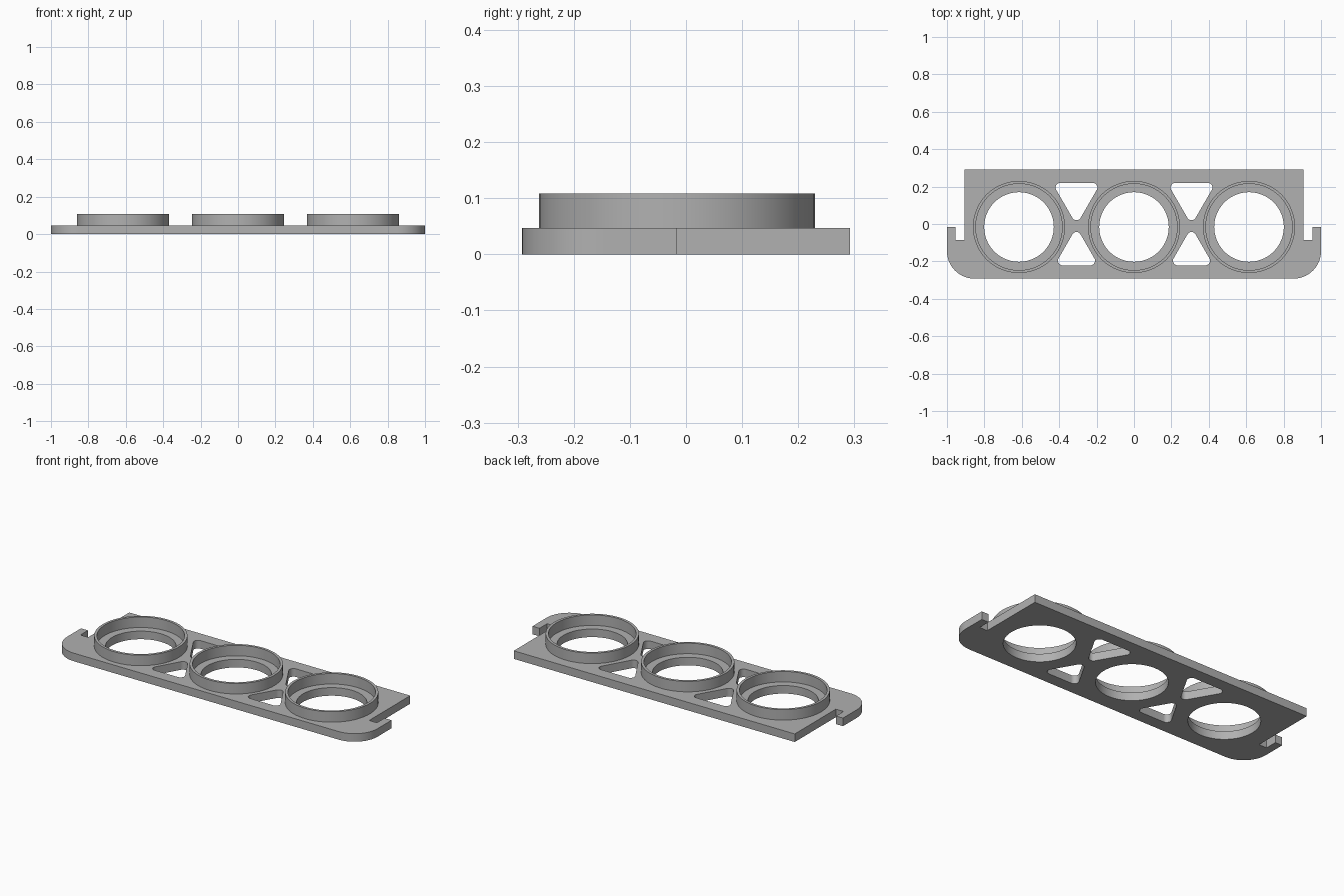
import bpy, bmesh
from math import cos, sin, pi, radians

cube = bpy.data.objects.get("Cube")
if cube:
    bpy.data.objects.remove(cube)

PLATE_H, RING_TOP = 0.047, 0.108
CENTRE_Y, SPACING = -0.016, 0.615
BORE, RING_IN, RING_OUT = 0.186, 0.231, 0.246

grey = bpy.data.materials.new("plain grey")
GREY = (0.44, 0.44, 0.44, 1)
grey.use_nodes = True
grey.diffuse_color = GREY
grey.node_tree.nodes["Principled BSDF"].inputs["Base Color"].default_value = GREY


def arc(cx, cy, r, start, end, n):
    """Points along an arc, angles in degrees."""
    steps = [radians(start + (end - start) * i / n) for i in range(n + 1)]
    return [(cx + r * cos(a), cy + r * sin(a)) for a in steps]


def rounded_triangle(cx, tip_y, side, r, up):
    """Equilateral window whose tip points towards the middle of the plate."""
    h = side * 3 ** 0.5 / 2
    near, far = tip_y + up * r, tip_y + up * (r + h)
    pts = arc(cx, near, r, 210, 330, 12)
    pts += arc(cx + side / 2, far, r, -30, 90, 12)
    pts += arc(cx - side / 2, far, r, 90, 210, 12)
    if up < 0:
        pts = [(x, 2 * tip_y - y) for x, y in rounded_triangle(cx, tip_y, side, r, 1)]
    return pts


def finish(name, bm):
    bmesh.ops.remove_doubles(bm, verts=bm.verts, dist=1e-5)
    bmesh.ops.recalc_face_normals(bm, faces=bm.faces)
    mesh = bpy.data.meshes.new(name)
    bm.to_mesh(mesh)
    bm.free()
    mesh.materials.append(grey)
    obj = bpy.data.objects.new(name, mesh)
    bpy.context.collection.objects.link(obj)
    bpy.ops.object.select_all(action="DESELECT")
    obj.select_set(True)
    bpy.context.view_layer.objects.active = obj
    bpy.ops.object.shade_smooth_by_angle(angle=radians(30))
    return obj


# Plate outline: right half with its hook, mirrored to the left
half = arc(0.853, -0.145, 0.147, -90, 0, 24)
half += [(1, -0.016), (0.955, -0.016), (0.955, -0.086), (0.905, -0.086), (0.905, 0.292)]
loops = [half + [(-x, y) for x, y in reversed(half)]]

# Round bores and triangular windows
for i in (-1, 0, 1):
    loops.append(arc(i * SPACING, CENTRE_Y, BORE, 0, 360, 96)[:-1])
for side in (-1, 1):
    cx = side * SPACING / 2
    loops.append(rounded_triangle(cx, 0.02, 0.173, 0.025, 1))
    loops.append(rounded_triangle(cx, -0.043, 0.148, 0.025, -1))

# Fill the flat profile and extrude it into the base plate
curve = bpy.data.curves.new("plate_profile", "CURVE")
curve.dimensions = "2D"
curve.fill_mode = "BOTH"
curve.extrude = PLATE_H / 2
for pts in loops:
    spline = curve.splines.new("POLY")
    spline.points.add(len(pts) - 1)
    for p, (x, y) in zip(spline.points, pts):
        p.co = (x, y, 0, 1)
    spline.use_cyclic_u = True
helper = bpy.data.objects.new("plate_profile", curve)
bpy.context.collection.objects.link(helper)
bpy.context.view_layer.update()
solid = bpy.data.meshes.new_from_object(
    helper.evaluated_get(bpy.context.evaluated_depsgraph_get()))
bpy.data.objects.remove(helper)
bm = bmesh.new()
bm.from_mesh(solid)
bpy.data.meshes.remove(solid)
bmesh.ops.translate(bm, verts=bm.verts, vec=(0, 0, PLATE_H / 2))
finish("base_plate", bm)

# Raised collars around the bores
for name, i in (("right_collar", -1), ("middle_collar", 0), ("left_collar", 1)):
    bm = bmesh.new()
    low = PLATE_H - 0.005
    profile = [(RING_IN, low), (RING_OUT, low), (RING_OUT, RING_TOP), (RING_IN, RING_TOP)]
    verts = [bm.verts.new((r, 0, z)) for r, z in profile]
    edges = [bm.edges.new((verts[k], verts[(k + 1) % 4])) for k in range(4)]
    bmesh.ops.spin(bm, geom=verts + edges, cent=(0, 0, 0), axis=(0, 0, 1),
                   angle=2 * pi, steps=96, use_merge=True)
    bmesh.ops.translate(bm, verts=bm.verts, vec=(i * SPACING, CENTRE_Y, 0))
    finish(name, bm)
